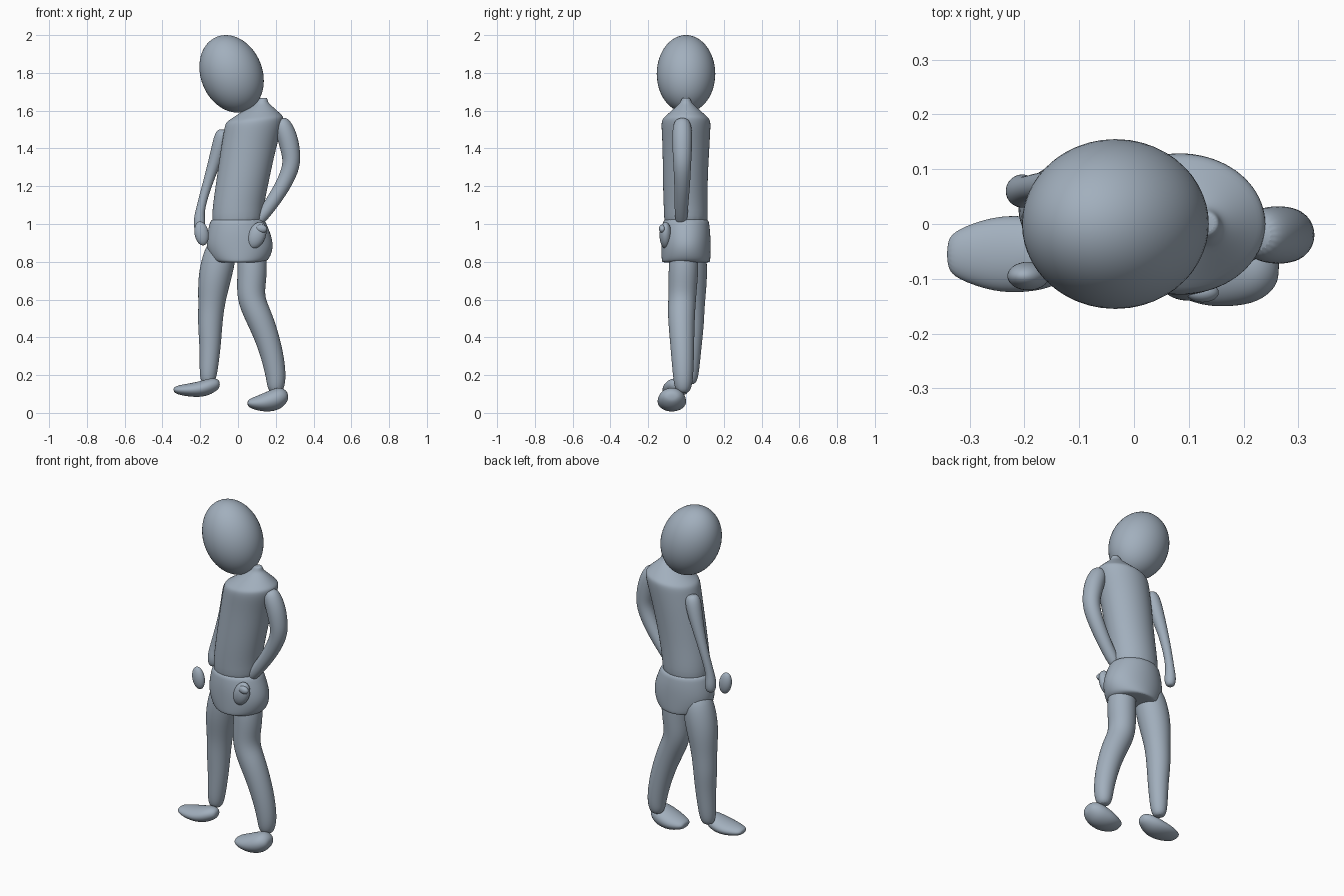
import bpy
import bmesh
from math import cos, sin, tau, radians
from mathutils import Matrix, Vector

default_cube = bpy.data.objects.get("Cube")
if default_cube:
    bpy.data.objects.remove(default_cube)

SIDES = 20

# One blue-grey colour for the whole figure
skin = bpy.data.materials.new("blue_grey")
skin.use_nodes = True
colour = (.36, .43, .51, 1)
skin.diffuse_color = colour
skin.node_tree.nodes["Principled BSDF"].inputs["Base Color"].default_value = colour


def finish(name, bm, smooth_levels):
    """Turn a bmesh into a smooth shaded, coloured object."""
    bmesh.ops.recalc_face_normals(bm, faces=bm.faces)
    mesh = bpy.data.meshes.new(name)
    bm.to_mesh(mesh)
    bm.free()
    mesh.materials.append(skin)
    obj = bpy.data.objects.new(name, mesh)
    bpy.context.collection.objects.link(obj)
    if smooth_levels:
        modifier = obj.modifiers.new("rounding", "SUBSURF")
        modifier.levels = modifier.render_levels = smooth_levels
    bpy.ops.object.select_all(action="DESELECT")
    obj.select_set(True)
    bpy.context.view_layer.objects.active = obj
    bpy.ops.object.shade_smooth_by_angle(angle=radians(50))
    return obj


def loft(name, sections, smooth_levels=2):
    """Skin a list of (centre, first half-axis, second half-axis) ellipses."""
    bm = bmesh.new()
    rings = []
    for centre, across, along in sections:
        angles = [tau * i / SIDES for i in range(SIDES)]
        rings.append([bm.verts.new(Vector(centre) + across * cos(a) + along * sin(a))
                      for a in angles])
    for lower, upper in zip(rings, rings[1:]):
        for i in range(SIDES):
            j = (i + 1) % SIDES
            bm.faces.new((lower[i], lower[j], upper[j], upper[i]))
    for end in (rings[0], rings[-1]):
        bm.faces.new(end)
    return finish(name, bm, smooth_levels)


def body(name, rows, tilt):
    """Stack of level ellipses, each leaning sideways by the tilt."""
    lean = Vector((cos(tilt), 0, sin(tilt)))
    loft(name, [((x, y, z), lean * wide, Vector((0, deep, 0)))
                for x, y, z, wide, deep in rows])


def limb(name, rows):
    """Round tube square to its path, with domed ends."""
    points = [Vector(row[:3]) for row in rows]
    radii = [row[3] for row in rows]
    sections = []
    for i, (point, radius) in enumerate(zip(points, radii)):
        path = (points[min(i + 1, len(points) - 1)] - points[max(i - 1, 0)]).normalized()
        along = path.cross(Vector((1, 0, 0))).normalized()
        across = along.cross(path)
        ring = (point, across * radius, along * radius)
        if i in (0, len(points) - 1):
            outward = path * (radius * (.7 if i else -.7))
            cap = (point + outward, across * radius * .6, along * radius * .6)
            sections += [ring, cap] if i else [cap, ring]
        else:
            sections.append(ring)
    loft(name, sections)


def foot(name, rows, middle, half_width):
    """Upright ellipses from toe to heel, given as (x, bottom, top, width share)."""
    loft(name, [((x, middle, (low + high) / 2), Vector((0, half_width * share, 0)),
                 Vector((0, 0, (high - low) / 2))) for x, low, high, share in rows])


def egg(name, centre, size, tilt):
    """Tilted ellipsoid."""
    bm = bmesh.new()
    bmesh.ops.create_uvsphere(bm, u_segments=48, v_segments=32, radius=1)
    place = (Matrix.Translation(centre) @ Matrix.Rotation(radians(tilt), 4, "Y")
             @ Matrix.Diagonal((*size, 1)))
    bm.transform(place)
    return finish(name, bm, 0)


# Head, tipped towards the right
egg("head", (-.034, 0, 1.795), (.163, .155, .211), -22)

# Torso with sloping shoulders and a short neck
body("torso", [
    (0, 0, .95, .135, .115), (-.005, 0, 1.06, .138, .118), (.02, -.005, 1.2, .143, .119),
    (.055, 0, 1.4, .15, .125), (.08, 0, 1.5, .158, .131), (.088, 0, 1.55, .158, .132),
    (.095, 0, 1.565, .14, .116), (.115, 0, 1.62, .065, .055), (.125, 0, 1.64, .034, .032),
    (.13, 0, 1.66, .027, .025), (.13, 0, 1.668, .02, .018)], radians(5))

# Hips
body("hips", [
    (.01, 0, .795, .09, .1), (.01, 0, .797, .13, .128), (.012, 0, .81, .155, .131),
    (.01, 0, .88, .183, .132), (.005, 0, .95, .17, .131), (0, 0, 1, .153, .125),
    (-.003, 0, 1.04, .138, .117)], 0)

# Arms
limb("left_arm", [
    (.235, -.02, 1.525, .05), (.262, -.02, 1.46, .054), (.278, -.02, 1.39, .052),
    (.288, -.02, 1.31, .047), (.238, -.02, 1.2, .042), (.165, -.025, 1.09, .036),
    (.11, -.025, 1.02, .033)])
limb("right_arm", [
    (-.08, .05, 1.47, .045), (-.1, .06, 1.4, .042), (-.137, .07, 1.29, .03),
    (-.175, .07, 1.17, .024), (-.202, .062, 1.07, .023), (-.204, .06, 1.02, .032),
    (-.204, .06, .98, .03)])

# Hands, in front of the hips
egg("right_hand", (-.193, -.095, .95), (.037, .026, .064), -10)
egg("left_hand", (.1, -.108, .94), (.046, .032, .073), 22)
egg("left_thumb", (.125, -.125, .975), (.03, .018, .022), 10)

# Legs
limb("left_leg", [
    (.075, -.01, .84, .08), (.075, -.015, .72, .079), (.064, -.02, .61, .074),
    (.105, -.025, .52, .073), (.147, -.022, .42, .067), (.183, -.018, .3, .061),
    (.202, -.015, .19, .054), (.2, -.015, .135, .046)])
limb("right_leg", [
    (-.09, .02, .86, .09), (-.127, .025, .71, .09), (-.14, .03, .58, .07),
    (-.148, .03, .47, .066), (-.147, .027, .37, .058), (-.153, .023, .26, .051),
    (-.159, .02, .18, .044)])

# Feet, both pointing to the right
foot("left_foot", [
    (.05, .042, .062, .35), (.06, .025, .075, .65), (.125, .006, .1, 1),
    (.18, .006, .126, 1), (.225, .02, .138, .9), (.255, .05, .12, .6),
    (.265, .07, .1, .3)], -.075, .077)
foot("right_foot", [
    (-.342, .115, .132, .35), (-.325, .097, .145, .65), (-.255, .085, .157, 1),
    (-.2, .083, .168, 1), (-.155, .092, .183, .9), (-.115, .115, .184, .6),
    (-.096, .135, .168, .3)], -.055, .071)
